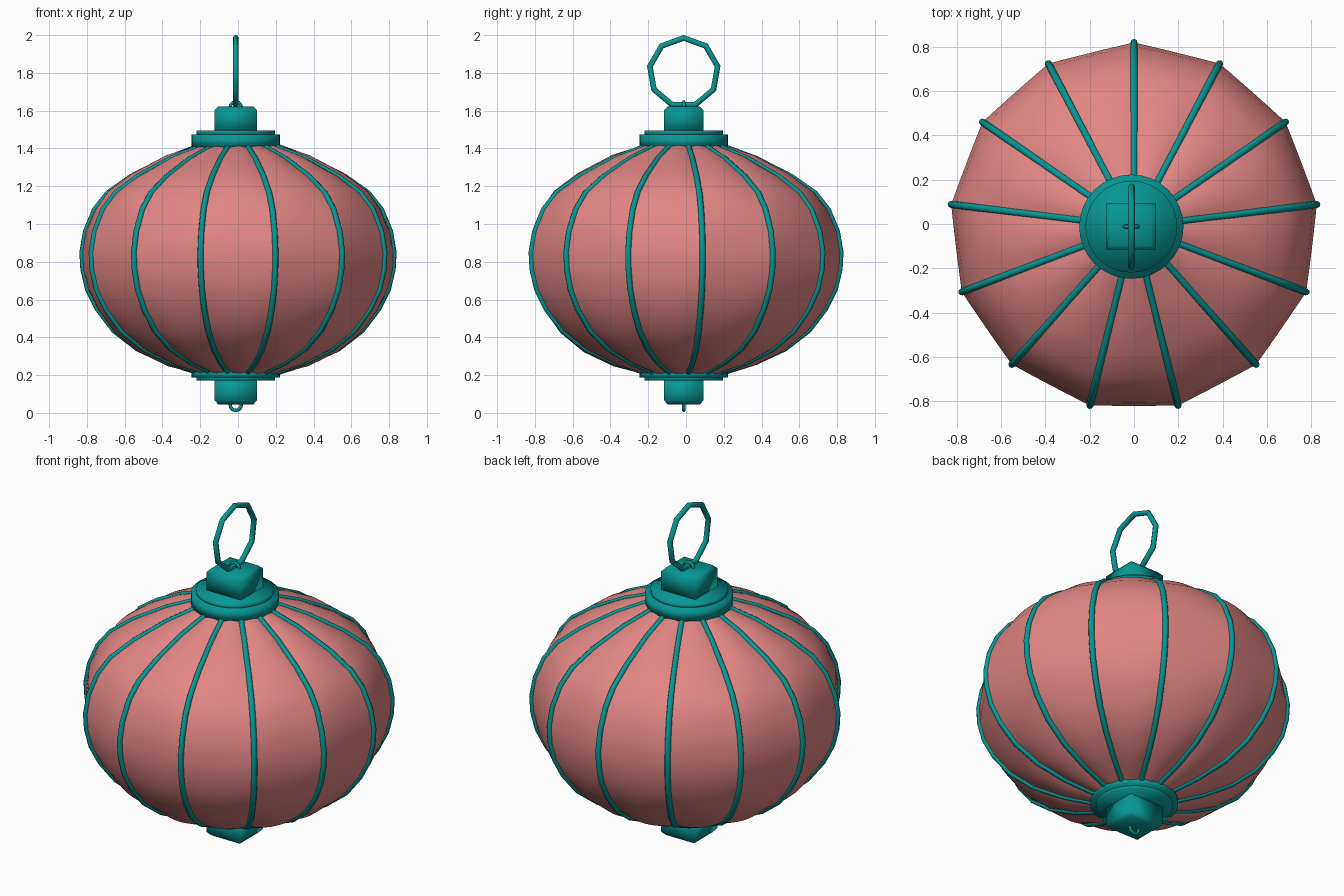
import bpy, bmesh, math
from mathutils import Vector, Matrix

RIBS = 13
C = -0.012           # body axis in y, fittings axis in x and y
# (radius, height) of the ribs from bottom to top
PROFILE = [(0.17, 0.203), (0.377, 0.268), (0.535, 0.341), (0.66, 0.437),
           (0.747, 0.55), (0.80, 0.655), (0.825, 0.76), (0.83, 0.85),
           (0.811, 0.96), (0.763, 1.075), (0.693, 1.163), (0.568, 1.25),
           (0.382, 1.345), (0.17, 1.424)]


def material(name, rgb):
    m = bpy.data.materials.new(name)
    m.use_nodes = True
    m.diffuse_color = (*rgb, 1)
    m.node_tree.nodes["Principled BSDF"].inputs["Base Color"].default_value = (*rgb, 1)
    return m


def add(name, data, mat):
    """Link a mesh as a smooth-shaded object of one colour."""
    ob = bpy.data.objects.new(name, data)
    bpy.context.collection.objects.link(ob)
    data.materials.clear()
    data.materials.append(mat)
    for poly in data.polygons:
        poly.use_smooth = True
    return ob


def from_bmesh(name, bm, mat):
    bmesh.ops.recalc_face_normals(bm, faces=bm.faces)
    me = bpy.data.meshes.new(name)
    bm.to_mesh(me)
    bm.free()
    return add(name, me, mat)


def tubes(name, paths, radius, cyclic, mat):
    """Round rods along straight-segment paths, made into one mesh."""
    cu = bpy.data.curves.new(name + "_path", 'CURVE')
    cu.dimensions = '3D'
    cu.bevel_depth = radius
    cu.bevel_resolution = 2
    cu.use_fill_caps = True
    for path in paths:
        sp = cu.splines.new('POLY')
        sp.points.add(len(path) - 1)
        for p, co in zip(sp.points, path):
            p.co = (*co, 1)
        sp.use_cyclic_u = cyclic
    helper = bpy.data.objects.new(name + "_path", cu)
    bpy.context.collection.objects.link(helper)
    me = bpy.data.meshes.new_from_object(
        helper.evaluated_get(bpy.context.evaluated_depsgraph_get()))
    bpy.data.objects.remove(helper)
    return add(name, me, mat)


def disc(name, radius, z0, z1, mat):
    bm = bmesh.new()
    bmesh.ops.create_cone(bm, cap_ends=True, segments=32, radius1=radius,
                          radius2=radius, depth=z1 - z0,
                          matrix=Matrix.Translation((C, C, (z0 + z1) / 2)))
    return from_bmesh(name, bm, mat)


def skin(bm, rings, closed):
    """Quads between successive rings of vertices."""
    count = len(rings[0])
    for low, high in zip(rings, rings[1:]):
        for i in range(count if closed else count - 1):
            j = (i + 1) % count
            bm.faces.new((low[i], low[j], high[j], high[i]))


def block(name, z_base, z_edge, z_tip, mat):
    """Square neck with a chamfered outer end."""
    bm = bmesh.new()
    rings = []
    for z, s in ((z_base, 1), (z_edge, 1), (z_tip, 0.83)):
        rings.append([bm.verts.new((C + 0.112 * s * a, C + 0.104 * s * b, z))
                      for a, b in ((-1, -1), (1, -1), (1, 1), (-1, 1))])
    skin(bm, rings, True)
    bm.faces.new(rings[0])
    bm.faces.new(rings[-1])
    return from_bmesh(name, bm, mat)


def circle(radius, z, count, across):
    """Closed loop of points standing upright along the given axis."""
    pts = []
    for i in range(count):
        a = math.tau * i / count
        pts.append(Vector((C, C, z + radius * math.cos(a))) + across * radius * math.sin(a))
    return pts


def on_body(radius, turn, z):
    """Point on the body, turned by a number of ribs from the back."""
    a = math.pi / 2 + math.tau * turn / RIBS
    return (radius * math.cos(a), C + radius * math.sin(a), z)


def panel(bm, n, steps=8):
    """One cloth panel between two ribs, puffed out above and below the waist."""
    half = math.pi / RIBS
    rows = []
    for k, (r, z) in enumerate(PROFILE):
        r0, z0 = PROFILE[max(k - 1, 0)]
        r1, z1 = PROFILE[min(k + 1, len(PROFILE) - 1)]
        normal = Vector((z1 - z0, r0 - r1)).normalized()   # outward, in (r, z)
        puff = 0.025 * abs(normal.y) * min(1, r / 0.4)
        row = []
        for i in range(steps + 1):
            u = 2 * i / steps - 1
            lift = puff * (1 - u * u)
            chord = r * math.cos(half) / math.cos(half * u)
            row.append(bm.verts.new(on_body(chord + normal.x * lift, n + i / steps,
                                            z + normal.y * lift)))
        rows.append(row)
    skin(bm, rows, False)


cube = bpy.data.objects.get("Cube")
if cube:
    bpy.data.objects.remove(cube)

teal = material("teal_metal", (0.002, 0.31, 0.30))
pink = material("pink_cloth", (0.76, 0.24, 0.23))

# Body
cloth = bmesh.new()
for n in range(RIBS):
    panel(cloth, n)
from_bmesh("cloth_shade", cloth, pink)
tubes("ribs", [[on_body(r, n, z) for r, z in PROFILE] for n in range(RIBS)],
      0.016, False, teal)

# Caps and necks
disc("upper_cap", 0.235, 1.405, 1.475, teal)
disc("upper_cap_lip", 0.207, 1.47, 1.495, teal)
disc("lower_cap", 0.235, 0.188, 0.222, teal)
disc("lower_cap_lip", 0.207, 0.172, 0.195, teal)
block("upper_neck", 1.48, 1.602, 1.622, teal)
block("lower_neck", 0.185, 0.067, 0.045, teal)

# Hanging ring and small eyelets
x_axis, y_axis = Vector((1, 0, 0)), Vector((0, 1, 0))
tubes("hanging_ring", [circle(0.182, 1.803, 9, y_axis)], 0.0155, True, teal)
tubes("upper_eyelet", [circle(0.03, 1.617, 12, x_axis)], 0.009, True, teal)
tubes("lower_eyelet", [circle(0.03, 0.043, 12, x_axis)], 0.009, True, teal)
